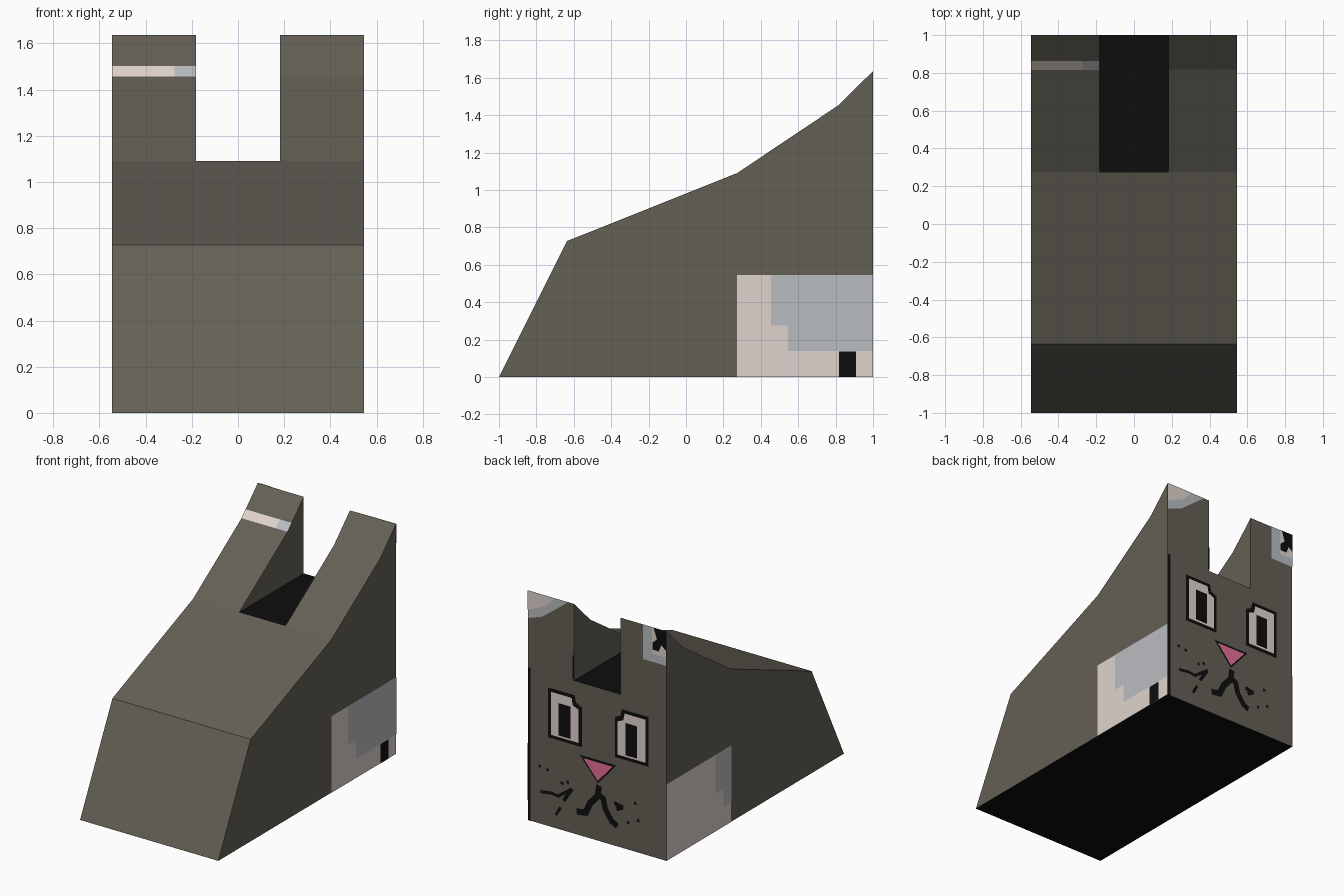
import bpy, bmesh
from mathutils import Vector

if "Cube" in bpy.data.objects:
    bpy.data.objects.remove(bpy.data.objects["Cube"])


def material(name, r, g, b):
    def lin(c):
        c /= 255
        return c / 12.92 if c <= 0.04045 else ((c + 0.055) / 1.055) ** 2.4
    m = bpy.data.materials.new(name)
    m.diffuse_color = (lin(r), lin(g), lin(b), 1)
    m.use_nodes = True
    m.node_tree.nodes["Principled BSDF"].inputs["Base Color"].default_value = m.diffuse_color
    return m


OLIVE = material("olive grey", 100, 96, 86)
BLACK = material("black", 13, 13, 13)
CREAM = material("cream", 224, 212, 205)
GREY = material("cool grey", 186, 189, 193)
PINK = material("pink", 232, 110, 151)

W, N, E = 0.545, 0.182, 0.002   # half width, half notch, plate step


def finish(bm, name, mats):
    me = bpy.data.meshes.new(name)
    bm.to_mesh(me)
    bm.free()
    for m in mats:
        me.materials.append(m)
    ob = bpy.data.objects.new(name, me)
    bpy.context.collection.objects.link(ob)
    return ob


def prism(name, profile, x0, x1, open_bottom=False):
    """Extrude a (y, z) profile along x; level faces become black."""
    bm = bmesh.new()
    f = bm.faces.new([bm.verts.new((x0, y, z)) for y, z in profile])
    ext = bmesh.ops.extrude_face_region(bm, geom=[f])
    verts = [g for g in ext["geom"] if isinstance(g, bmesh.types.BMVert)]
    bmesh.ops.translate(bm, verts=verts, vec=(x1 - x0, 0, 0))
    bmesh.ops.recalc_face_normals(bm, faces=bm.faces)
    level = [f for f in bm.faces if abs(f.normal.z) > 0.99]
    if open_bottom:
        bmesh.ops.delete(bm, geom=level, context="FACES")
    else:
        for f in level:
            f.material_index = 1
    return finish(bm, name, [OLIVE, BLACK])


def plates(name, polys, to3d, out, mat, layer=1):
    """Flat painted shapes lifted slightly off a surface."""
    bm = bmesh.new()
    out = Vector(out).normalized()
    for poly in polys:
        f = bm.faces.new([bm.verts.new(Vector(to3d(a, b)) + out * E * layer)
                          for a, b in poly])
        f.normal_update()
        if f.normal.dot(out) < 0:
            f.normal_flip()
    return finish(bm, name, [mat])


def rect(a0, a1, b0, b1):
    return [(a0, b0), (a1, b0), (a1, b1), (a0, b1)]


def stroke(pts, w):
    """Quads following a path, slightly overlapping at the bends."""
    quads = []
    for p, q in zip(pts, pts[1:]):
        p, q = Vector(p), Vector(q)
        d = (q - p).normalized() * w / 2
        n = Vector((-d.y, d.x))
        p, q = p - d * 0.5, q + d * 0.5
        quads.append([tuple(v) for v in (p + n, q + n, q - n, p - n)])
    return quads


def back(name, polys, mat, layer=1):
    return plates(name, polys, lambda x, z: (x, 1, z), (0, 1, 0), mat, layer)


# Body and ears
prism("body", [(-1, 0), (-0.636, 0.727), (0.273, 1.09), (1, 1.09), (1, 0)], -W, W)
ear = [(0.273, 1.09), (0.818, 1.455), (1, 1.636), (1, 1.09)]
prism("ear_right", ear, N, W, True)
prism("ear_left", ear, -W, -N, True)

# Side patches
steps_right = [(0.455, 0.545), (0.455, 0.275), (0.545, 0.275),
               (0.545, 0.14), (1, 0.14), (1, 0.545)]
steps_left = [(0.273, 0.545), (0.45, 0.545), (0.45, 0.275),
              (0.364, 0.275), (0.364, 0.14), (0.273, 0.14)]
for s, label, steps in ((1, "right", steps_right), (-1, "left", steps_left)):
    def side(y, z, s=s):
        return (s * W, y, z)
    plates("side_patch_" + label, [rect(0.273, 1, 0, 0.545)], side, (s, 0, 0), CREAM)
    plates("side_steps_" + label, [steps], side, (s, 0, 0), GREY, 2)
plates("side_toe_mark", [rect(0.818, 0.909, 0, 0.137)],
       lambda y, z: (W, y, z), (1, 0, 0), BLACK, 2)

# Stripe across the front of one ear
for label, x0, x1, mat in (("cream", -W, -0.275, CREAM), ("grey", -0.275, -N, GREY)):
    plates("ear_stripe_" + label, [rect(x0, x1, 0.818, 0.864)],
           lambda x, y: (x, y, y + 0.637), (0, -1, 1), mat)

# Eyes: outline, white, pupil
for s, label in ((1, "right"), (-1, "left")):
    def eye(i, s=s):
        a, b, lo, hi = 0.13 + i, 0.397 - i, 0.633 + i, 0.988 - i
        pts = [(a, lo), (b, lo), (b, hi), (a + 0.055, hi),
               (a + 0.045, hi - 0.05), (a, hi - 0.07)]
        return [[(s * x - 0.01, z) for x, z in pts]]
    back("eye_outline_" + label, eye(0), BLACK, 1)
    back("eye_white_" + label, eye(0.024), CREAM, 2)
    back("pupil_" + label, [rect(s * 0.217 - 0.01, s * 0.31 - 0.01, 0.67, 0.9)], BLACK, 3)

# Nose, mouth and whiskers
back("nose_outline", [[(0.137, 0.575), (-0.152, 0.575), (-0.008, 0.41)]], BLACK, 1)
back("nose", [[(0.108, 0.56), (-0.124, 0.56), (-0.008, 0.427)]], PINK, 2)
back("mouth", stroke([(-0.015, 0.385), (-0.005, 0.32), (0.055, 0.25), (0.09, 0.175), (0.15, 0.165)], 0.045)
     + stroke([(-0.01, 0.33), (-0.05, 0.31), (-0.066, 0.24), (-0.115, 0.17), (-0.15, 0.15)], 0.045), BLACK)
back("whiskers", stroke([(0.44, 0.23), (0.355, 0.242), (0.308, 0.234), (0.2, 0.31)], 0.022)
     + stroke([(0.2, 0.31), (0.26, 0.218)], 0.025)
     + stroke([(0.29, 0.155), (0.322, 0.1)], 0.02)
     + stroke([(-0.143, 0.302), (-0.198, 0.29), (-0.16, 0.268)], 0.03), BLACK)
dots = [(0.276, 0.335), (0.229, 0.354), (0.45, 0.41), (0.387, 0.4),
        (-0.245, 0.193), (-0.325, 0.228), (-0.3, 0.345)]
back("whisker_dots", [rect(x - 0.01, x + 0.01, z - 0.01, z + 0.01) for x, z in dots], BLACK)

# Dark edge lines on the back
back("edge_lines", [rect(0.523, W, 0, 1.09), rect(N, N + 0.012, 1.1, 1.27)], BLACK)

# Ear tip patches on the back
back("ear_tip_grey", [[(W, 1.636), (0.23, 1.636), (0.3, 1.58), (0.43, 1.48), (W, 1.44)],
                      rect(-W, -0.364, 1.39, 1.636)], GREY, 1)
back("ear_tip_cream", [[(W, 1.636), (0.335, 1.636), (0.41, 1.56), (W, 1.5)],
                       rect(-W, -0.435, 1.45, 1.636)], CREAM, 2)
back("ear_tip_black", [[(-0.45, 1.636), (-W, 1.636), (-W, 1.5), (-0.51, 1.53),
                        (-0.49, 1.48), (-0.44, 1.48), (-0.44, 1.53), (-0.475, 1.56)]], BLACK, 3)
